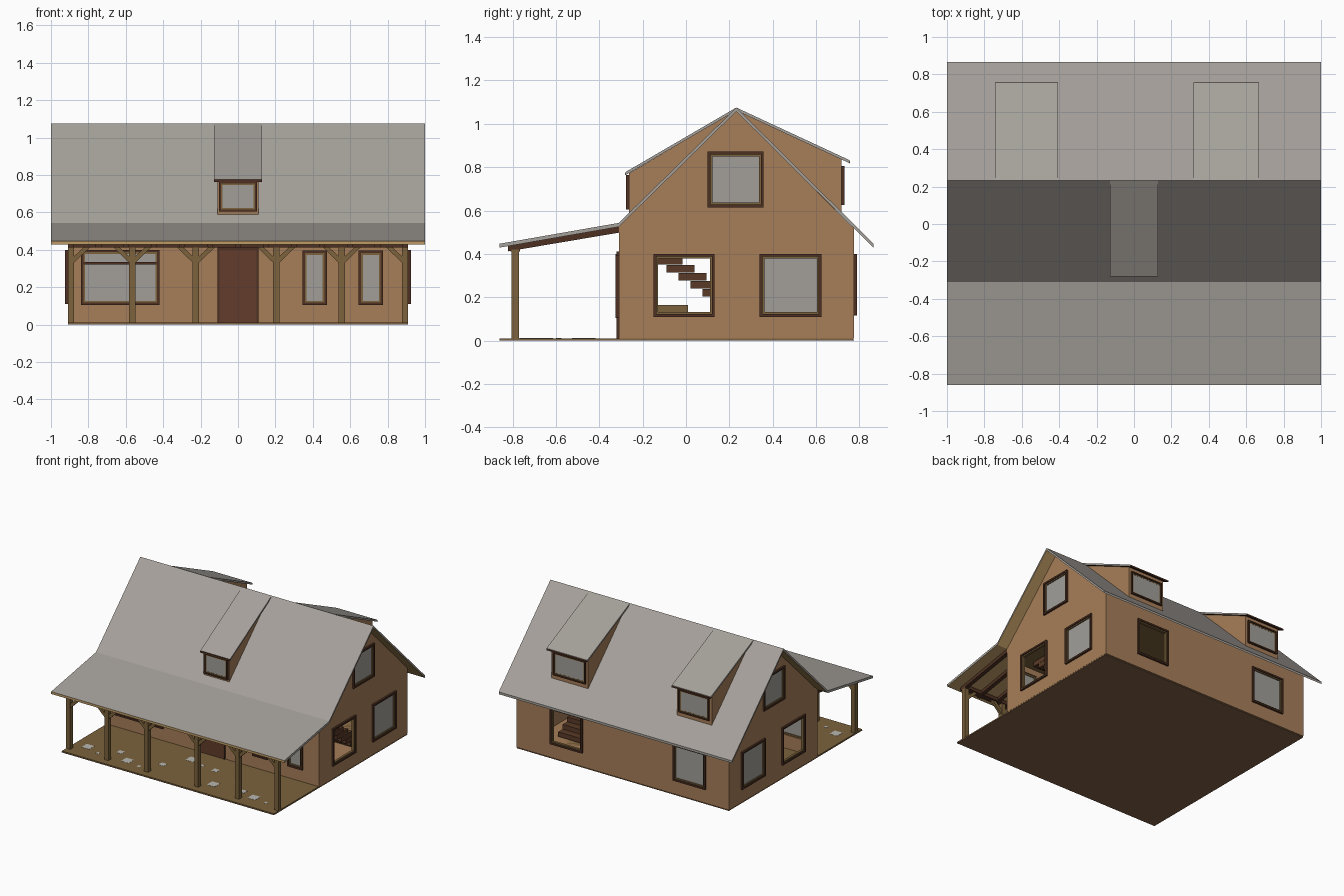
import bpy, bmesh, random
from mathutils import Vector

if "Cube" in bpy.data.objects:
    bpy.data.objects.remove(bpy.data.objects["Cube"])

random.seed(4)


def material(name, rgb):
    m = bpy.data.materials.new(name)
    m.diffuse_color = (*rgb, 1)
    m.use_nodes = True
    m.node_tree.nodes["Principled BSDF"].inputs["Base Color"].default_value = m.diffuse_color
    return m


WALL = material("tan plaster", (0.39, 0.21, 0.10))
ROOF = material("grey roofing", (0.38, 0.355, 0.325))
GLASS = material("grey glass", (0.36, 0.345, 0.32))
FRAME = material("dark brown trim", (0.075, 0.03, 0.016))
DOOR = material("red brown wood", (0.125, 0.045, 0.024))
STAIR = material("stair brown", (0.10, 0.042, 0.02))
TIMBER = material("timber", (0.20, 0.122, 0.045))
PLANK = material("light planks", (0.52, 0.33, 0.13))
BASE = material("brown base", (0.22, 0.12, 0.065))
STONE = material("pale stone", (0.48, 0.47, 0.44))


def finish(name, bm, *mats):
    bmesh.ops.recalc_face_normals(bm, faces=bm.faces)
    me = bpy.data.meshes.new(name)
    bm.to_mesh(me)
    bm.free()
    for m in mats:
        me.materials.append(m)
    ob = bpy.data.objects.new(name, me)
    bpy.context.collection.objects.link(ob)
    return ob


def boxes(name, items, mat):
    """items: (x0, x1, y0, y1, z0, z1)"""
    bm = bmesh.new()
    for x0, x1, y0, y1, z0, z1 in items:
        for v in bmesh.ops.create_cube(bm, size=1)["verts"]:
            v.co = Vector(((x0 + x1) / 2 + v.co.x * (x1 - x0),
                           (y0 + y1) / 2 + v.co.y * (y1 - y0),
                           (z0 + z1) / 2 + v.co.z * (z1 - z0)))
    return finish(name, bm, mat)


def prism(name, pts, lo, hi, mats, along="x"):
    """Extrude a (y,z) profile along x, or an (x,z) profile along y."""
    bm = bmesh.new()
    place = (lambda a, z: (lo, a, z)) if along == "x" else (lambda a, z: (a, lo, z))
    f = bm.faces.new([bm.verts.new(place(a, z)) for a, z in pts])
    new = bmesh.ops.extrude_face_region(bm, geom=[f])["geom"]
    move = (hi - lo, 0, 0) if along == "x" else (0, hi - lo, 0)
    bmesh.ops.translate(bm, verts=[v for v in new if isinstance(v, bmesh.types.BMVert)], vec=move)
    return finish(name, bm, *mats)


def roof_slab(name, top, x0, x1, t, under):
    """Grey sheet with a different underside and front eave edge"""
    ob = prism(name, top + [(y, z - t) for y, z in reversed(top)], x0, x1, [ROOF, under])
    for p in ob.data.polygons:
        if p.normal.z < -0.1 or p.normal.y < -0.95:
            p.material_index = 1
    return ob


# ---- walls: hollow gabled shell
RY, RZ = 0.232, 1.075
walls = prism("walls", [(-0.31, 0.01), (0.775, 0.01), (0.775, 0.517), (RY, 1.058), (-0.31, 0.525)],
              -0.91, 0.91, [WALL])
cutters = [prism("room_cutter", [(-0.29, 0.011), (0.755, 0.011), (0.755, 0.51), (RY, 1.03), (-0.29, 0.515)],
                 -0.89, 0.89, [WALL])]


def oriented(side, a0, a1, d0, d1, z0, z1):
    d0, d1 = min(d0, d1), max(d0, d1)
    return (a0, a1, d0, d1, z0, z1) if side in ("front", "back") else (d0, d1, a0, a1, z0, z1)


def border(a0, a1, z0, z1, w):
    return [(a0, a0 + w, z0, z1), (a1 - w, a1, z0, z1), (a0, a1, z0, z0 + w), (a0, a1, z1 - w, z1)]


def window(name, side, plane, a0, a1, z0, z1, glass=True, cut=True, bar=None, w=0.013):
    """Dark outer frame, timber sash inside it, optional pane"""
    out = -1 if side in ("front", "left") else 1
    parts = border(a0, a1, z0, z1, w)
    if bar:
        parts.append((a0, a1, bar, bar + 0.014))
    boxes(name + "_frame", [oriented(side, p, q, plane - out * 0.012, plane + out * 0.014, r, s)
                            for p, q, r, s in parts], FRAME)
    sash = border(a0 + w, a1 - w, z0 + w, z1 - w, 0.009)
    boxes(name + "_sash", [oriented(side, p, q, plane - out * 0.012, plane + out * 0.006, r, s)
                           for p, q, r, s in sash], TIMBER)
    if glass:
        g = plane - out * 0.006 if cut else plane + out * 0.001
        boxes(name + "_glass", [oriented(side, a0 + w / 2, a1 - w / 2, g, g + out * 0.004, z0 + w / 2, z1 - w / 2)], GLASS)
    if cut:
        i = 0.01
        cutters.append(boxes(name + "_cutter", [oriented(side, a0 + i, a1 - i, plane - 0.06, plane + 0.06, z0 + i, z1 - i)], WALL))


# front, back and side windows
window("front_wide_window", "front", -0.31, -0.84, -0.42, 0.105, 0.40, bar=0.322)
window("front_narrow_window_1", "front", -0.31, 0.345, 0.475, 0.105, 0.395)
window("front_narrow_window_2", "front", -0.31, 0.645, 0.775, 0.105, 0.395)
window("back_stair_window", "back", 0.775, 0.34, 0.62, 0.115, 0.40, glass=False)
window("back_window", "back", 0.775, -0.715, -0.435, 0.115, 0.40)
for side, x in (("left", -0.91), ("right", 0.91)):
    window(side + "_front_window", side, x, -0.15, 0.132, 0.11, 0.40, glass=False)
    window(side + "_back_window", side, x, 0.34, 0.625, 0.11, 0.40)
    window(side + "_gable_window", side, x, 0.10, 0.358, 0.615, 0.872)

for c in cutters:
    c.hide_render = True
    mod = walls.modifiers.new("cut", "BOOLEAN")
    mod.operation, mod.solver, mod.object = "DIFFERENCE", "EXACT", c
bpy.context.view_layer.update()
cut_mesh = bpy.data.meshes.new_from_object(walls.evaluated_get(bpy.context.evaluated_depsgraph_get()))
walls.modifiers.clear()
walls.data = cut_mesh
for c in cutters:
    bpy.data.objects.remove(c)

# ---- main roof with the flatter porch skirt
roof_slab("main_roof", [(-0.86, 0.447), (-0.31, 0.543), (RY, RZ), (0.865, 0.447)], -1, 1, 0.018, PLANK)

# ---- dormers: wedge body, lid, eave trim and window
for name, out, x0, x1, wy, wz, ey, ez, low, z0, z1 in (
        ("front_dormer", -1, -0.127, 0.127, -0.262, 0.772, -0.28, 0.777, 0.57, 0.605, 0.765),
        ("back_dormer_left", 1, -0.742, -0.407, 0.718, 0.836, 0.755, 0.832, 0.575, 0.625, 0.805),
        ("back_dormer_right", 1, 0.318, 0.668, 0.718, 0.836, 0.755, 0.832, 0.575, 0.625, 0.805)):
    prism(name + "_walls", [(wy, low), (wy, wz), (RY, RZ - 0.012), (RY, RZ - 0.03)], x0 + 0.018, x1 - 0.018, [WALL])
    roof_slab(name + "_roof", [(ey, ez), (RY, RZ)], x0, x1, 0.014, FRAME)
    boxes(name + "_eave_trim", [(x0, x1, ey - 0.002, ey + 0.002, ez - 0.014, ez - 0.003)], FRAME)
    inset = 0.026 if out < 0 else 0.036
    window(name + "_window", "front" if out < 0 else "back", wy, x0 + inset, x1 - inset, z0, z1, cut=False, w=0.010)

# ---- floors
boxes("base", [(-0.91, 0.91, -0.86, 0.774, 0, 0.005)], BASE)
boxes("deck", [(-0.909, 0.909, -0.859, 0.77, 0.005, 0.011)], TIMBER)
boxes("upper_floor", [(-0.89, 0.89, -0.29, 0.755, 0.43, 0.445)], TIMBER)
stones = []
for i in range(14):
    x, y, s = -0.8 + i * 0.12, random.uniform(-0.78, -0.42), (0.033, 0.012, 0.022)[i % 3]
    stones.append((x - s, x + s, y - s, y + s, 0.010, 0.012))
boxes("paving_stones", stones, STONE)

# ---- door
boxes("door", [(-0.098, 0.098, -0.316, -0.30, 0.011, 0.40)], DOOR)
boxes("door_frame", [(-0.11, -0.098, -0.32, -0.30, 0.011, 0.41), (0.098, 0.11, -0.32, -0.30, 0.011, 0.41),
                     (-0.11, 0.11, -0.32, -0.30, 0.40, 0.412)], FRAME)

# ---- porch posts, braces, beam and rafters
posts = (-0.893, -0.565, -0.225, 0.205, 0.555, 0.893)
boxes("porch_posts", [(x - 0.017, x + 0.017, -0.804, -0.77, 0.011, 0.42) for x in posts], TIMBER)
for i, x in enumerate(posts):
    for s in (-1, 1):
        if abs(x + s * 0.1) < 0.91:
            prism(f"post_brace_{i}_{'left' if s < 0 else 'right'}",
                  [(x, 0.315), (x, 0.35), (x + s * 0.075, 0.42), (x + s * 0.108, 0.42)],
                  -0.798, -0.776, [TIMBER], along="y")
boxes("porch_beam", [(-0.91, 0.91, -0.81, -0.765, 0.412, 0.438)], FRAME)
for i in range(13):
    x = -0.895 + i * 1.79 / 12
    prism(f"porch_rafter_{i}", [(-0.82, 0.412), (-0.31, 0.498), (-0.31, 0.527), (-0.82, 0.438)],
          x - 0.015, x + 0.015, [FRAME])

# ---- interior stairs and low bench seen through the windows
boxes("stair_treads", [(0.48, 0.76, 0.35 - 0.055 * i, 0.48 - 0.055 * i, 0.018 + 0.037 * i, 0.054 + 0.037 * i)
                       for i in range(11)], STAIR)
boxes("bench", [(-0.2, 0.2, -0.15, 0.01, 0.12, 0.165), (-0.19, -0.16, -0.14, 0, 0.011, 0.12),
                (0.16, 0.19, -0.14, 0, 0.011, 0.12)], TIMBER)
